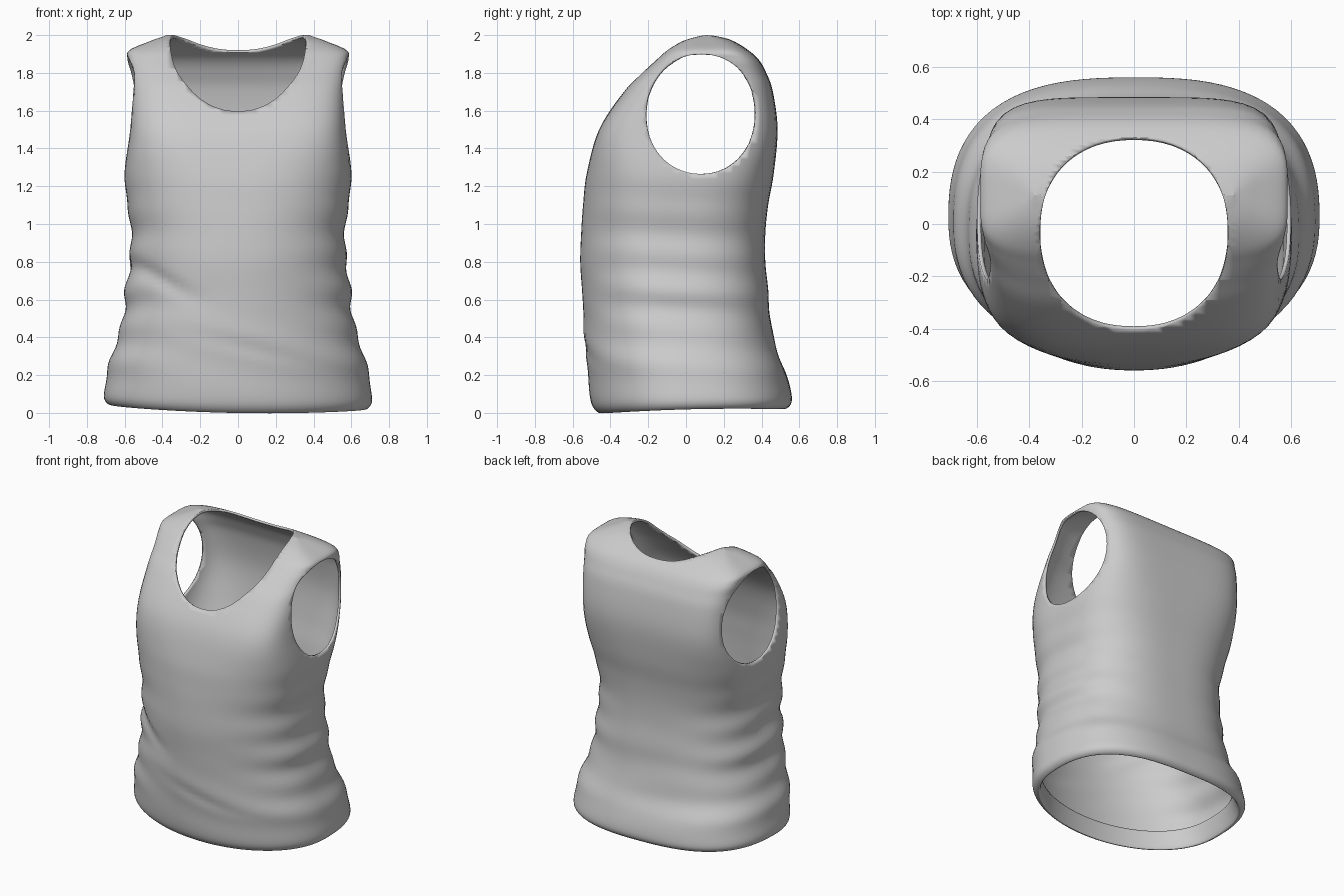
import bpy
import bmesh
from math import cos, sin, pi, exp

cube = bpy.data.objects.get("Cube")
if cube:
    bpy.data.objects.remove(cube)

# Body sections from the inner hem lip up to the shoulder ridge:
# height, half width, front y, back y, squareness
SECTIONS = [
    (.14, .64, -.46, .48, 2.4), (.03, .66, -.45, .51, 2.4),
    (.0, .68, -.46, .53, 2.4), (.05, .71, -.5, .56, 2.4),
    (.2, .69, -.52, .53, 2.4), (.34, .655, -.535, .475, 2.4),
    (.52, .605, -.545, .445, 2.4), (.65, .595, -.55, .435, 2.4),
    (.8, .575, -.56, .42, 2.5), (.95, .565, -.555, .42, 2.6),
    (1.1, .585, -.545, .435, 2.8), (1.27, .6, -.525, .465, 3.2),
    (1.5, .575, -.46, .485, 4.5), (1.7, .57, -.33, .46, 5),
    (1.8, .575, -.235, .425, 5), (1.87, .585, -.16, .385, 5),
    (1.92, .575, -.105, .33, 4.5), (1.97, .46, -.03, .25, 4),
    (1.993, .395, .04, .18, 3), (2, .38, .11, .11, 3),
]
SEGMENTS = 96
STEPS = 6


def spline(p, q, r, s, t):
    """Smooth value between q and r."""
    return q + t / 2 * (r - p + t * (2*p - 5*q + 4*r - s + t * (3*(q - r) + s - p)))


def sections():
    last = len(SECTIONS) - 1
    for i in range(last):
        four = [SECTIONS[min(max(i + k, 0), last)] for k in (-1, 0, 1, 2)]
        for k in range(STEPS):
            yield [spline(*vals, k / STEPS) for vals in zip(*four)]
    yield SECTIONS[-1]


def bump(v, centre, width):
    return exp(-((v - centre) / width) ** 2)


def folds(x, y, z):
    """Outward push of the cloth creases on the lower body."""
    side = min(1, abs(x) / .6) ** 3
    push = .009 * side * sin(31 * z + 2 * y + .43) * bump(z, .65, .4)
    push += .004 * sin(20 * z + 5 * x) * bump(z, .35, .25)
    if y < 0:
        push -= .02 * bump(z + .5 * x, .5, .045) * bump(x, -.42, .16)
        push -= .01 * bump(z + .25 * x, .36, .04) * bump(x, .05, .3)
    return push


def body_point(section, angle):
    z, a, front, back, n = section
    c, s = cos(angle), sin(angle)
    n += .3 * s
    r = (abs(c) ** n + abs(s) ** n) ** (-1 / n)
    x, y = a * r * c, (front + back) / 2 + (back - front) / 2 * r * s
    push = folds(x, y, z) if z < 1.3 else 0
    lift = max(0, 1 - z / .4) * (.02 * c * c - .012 * c + .012 * (1 + s))
    return x + push * c, y + push * s, z + lift


def neck(co):
    return (abs(co.x) / .36) ** 2.25 + (abs(co.y + .037) / .367) ** 2.25 - 1


def armhole(co):
    if abs(co.x) < .3:
        return 1
    return (abs(co.y - .08) / .292) ** 2.1 + (abs(co.z - 1.582) / .317) ** 2.1 - 1


def cut_opening(bm, field):
    """Split the cloth along field = 0 and remove the inside."""
    value = {v: field(v.co) for v in bm.verts}
    rim = set()
    for e in list(bm.edges):
        a, b = e.verts
        fa, fb = value[a], value[b]
        if fa * fb < 0:
            rim.add(bmesh.utils.edge_split(e, a, fa / (fa - fb))[1])
    for f in list(bm.faces):
        ends = [v for v in f.verts if v in rim]
        if len(ends) == 2:
            bmesh.utils.face_split(f, *ends)
    inside = [v for v, f in value.items() if f < 0]
    bmesh.ops.delete(bm, geom=inside, context='VERTS')


# Loft the cloth
bm = bmesh.new()
rings = [[bm.verts.new(body_point(s, 2 * pi * j / SEGMENTS)) for j in range(SEGMENTS)]
         for s in sections()]
for low, high in zip(rings, rings[1:]):
    for j in range(SEGMENTS):
        k = (j + 1) % SEGMENTS
        bm.faces.new((low[j], low[k], high[k], high[j]))

# Neck and arm openings
cut_opening(bm, neck)
cut_opening(bm, armhole)

# Join the shoulder ridge
ridge = [v for v in bm.verts if v.co.z > 1.9995]
bmesh.ops.remove_doubles(bm, verts=ridge, dist=.004)

mesh = bpy.data.meshes.new("tank_top")
bm.to_mesh(mesh)
bm.free()
shirt = bpy.data.objects.new("tank_top", mesh)
bpy.context.collection.objects.link(shirt)

# Plain grey cloth
cloth = bpy.data.materials.new("grey_cloth")
cloth.use_nodes = True
grey = (.6, .6, .6, 1)
cloth.diffuse_color = grey
cloth.node_tree.nodes["Principled BSDF"].inputs["Base Color"].default_value = grey
mesh.materials.append(cloth)

# Cloth thickness and soft shading
thick = shirt.modifiers.new("thickness", 'SOLIDIFY')
thick.thickness = .015
thick.offset = -1
bpy.context.view_layer.objects.active = shirt
shirt.select_set(True)
bpy.ops.object.shade_smooth_by_angle(angle=.9)
